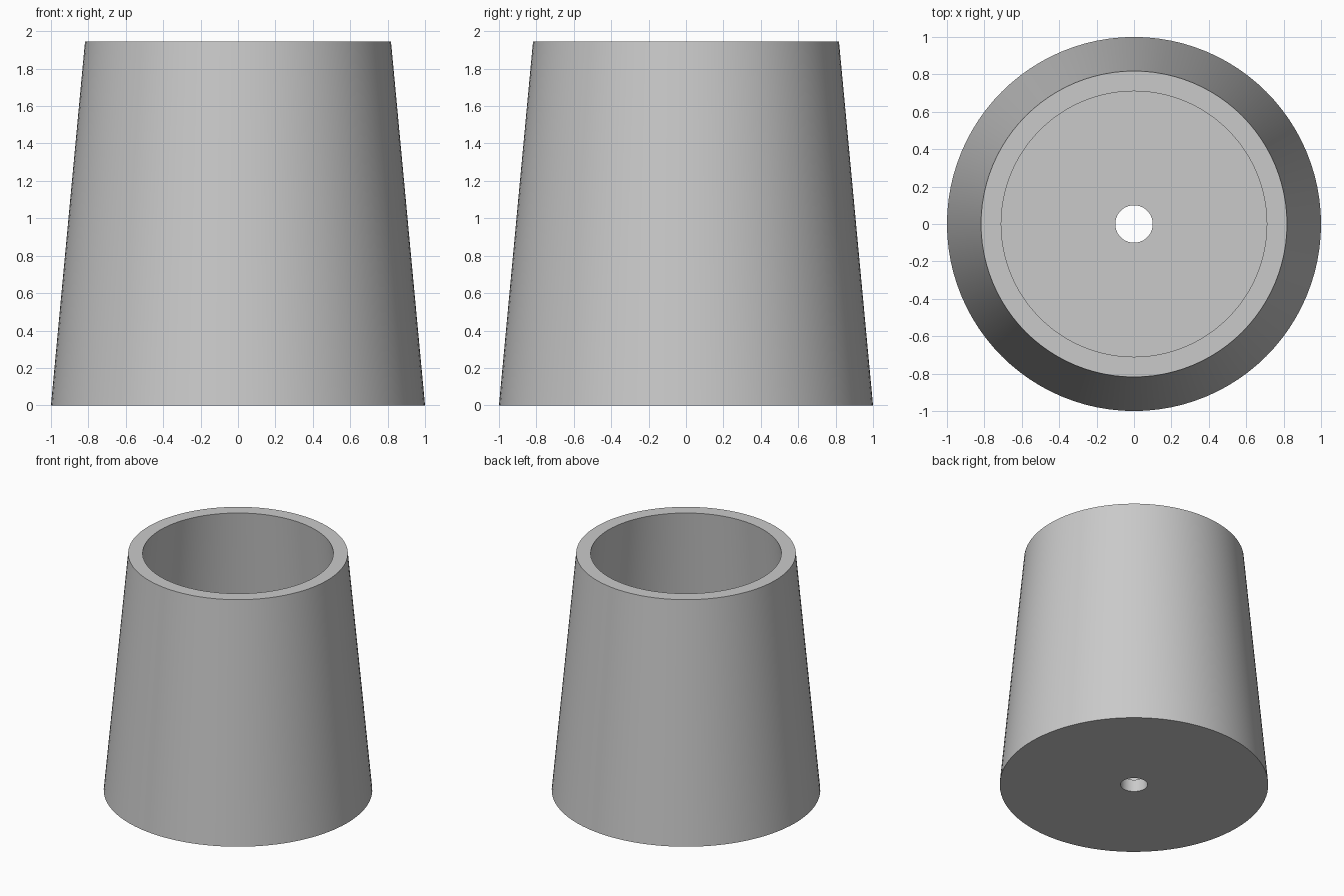
import bpy
import bmesh
from math import cos, sin, tau

cube = bpy.data.objects.get("Cube")
if cube:
    bpy.data.objects.remove(cube, do_unlink=True)

SEGMENTS = 96
HEIGHT = 1.945
BASE_R, TOP_R = 1.0, 0.818
WALL, FLOOR, HOLE_R = 0.108, 0.1, 0.1


def outer_radius(z):
    return BASE_R + (TOP_R - BASE_R) * z / HEIGHT


# Closed cross-section: drain hole, underside, outer wall, rim, cavity, floor
profile = [
    (HOLE_R, 0),
    (BASE_R, 0),
    (TOP_R, HEIGHT),
    (TOP_R - WALL, HEIGHT),
    (outer_radius(FLOOR) - WALL, FLOOR),
    (HOLE_R, FLOOR),
]

# Revolve the section around the vertical axis
bm = bmesh.new()
rings = []
for r, z in profile:
    rings.append([bm.verts.new((r * cos(tau * i / SEGMENTS), r * sin(tau * i / SEGMENTS), z))
                  for i in range(SEGMENTS)])
for k, ring in enumerate(rings):
    following = rings[(k + 1) % len(rings)]
    for i in range(SEGMENTS):
        j = (i + 1) % SEGMENTS
        bm.faces.new((ring[i], ring[j], following[j], following[i]))
bmesh.ops.recalc_face_normals(bm, faces=bm.faces)

mesh = bpy.data.meshes.new("tapered_pot")
bm.to_mesh(mesh)
bm.free()
pot = bpy.data.objects.new("tapered_pot", mesh)
bpy.context.collection.objects.link(pot)

# Plain grey finish
grey = bpy.data.materials.new("light_grey")
grey.use_nodes = True
colour = (0.59, 0.59, 0.59, 1)
grey.diffuse_color = colour
grey.node_tree.nodes["Principled BSDF"].inputs["Base Color"].default_value = colour
mesh.materials.append(grey)

# Smooth walls with crisp rims
bpy.ops.object.select_all(action="DESELECT")
pot.select_set(True)
bpy.context.view_layer.objects.active = pot
bpy.ops.object.shade_smooth_by_angle()
